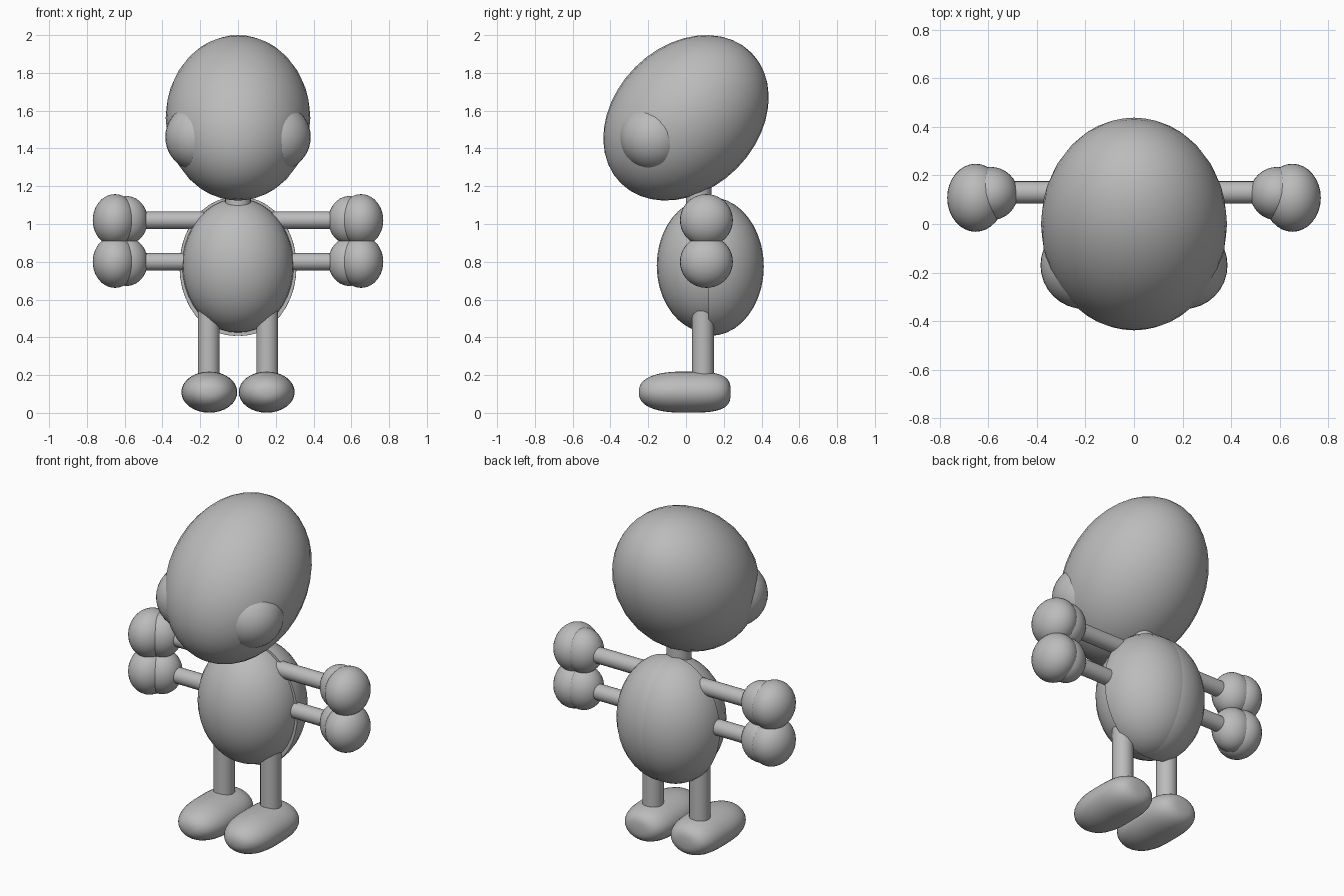
import bpy, bmesh, math
from mathutils import Vector, Matrix

cube = bpy.data.objects.get("Cube")
if cube:
    bpy.data.objects.remove(cube, do_unlink=True)

grey = bpy.data.materials.new("plain_grey")
grey.use_nodes = True
GREY = (0.5, 0.5, 0.5, 1)
grey.diffuse_color = GREY
grey.node_tree.nodes["Principled BSDF"].inputs["Base Color"].default_value = GREY


def finish(name, bm):
    """Turn a bmesh into a smooth grey object."""
    bmesh.ops.recalc_face_normals(bm, faces=bm.faces)
    mesh = bpy.data.meshes.new(name)
    bm.to_mesh(mesh)
    bm.free()
    mesh.materials.append(grey)
    obj = bpy.data.objects.new(name, mesh)
    bpy.context.collection.objects.link(obj)
    bpy.ops.object.select_all(action='DESELECT')
    obj.select_set(True)
    bpy.context.view_layer.objects.active = obj
    bpy.ops.object.shade_smooth_by_angle(angle=math.radians(40))
    return obj


def ball(bm, centre, radii, tilt=0):
    """Add an ellipsoid, tilted about the x axis."""
    place = (Matrix.Translation(centre) @ Matrix.Rotation(tilt, 4, 'X')
             @ Matrix.Diagonal((*radii, 1)))
    bmesh.ops.create_uvsphere(bm, u_segments=32, v_segments=20, radius=1, matrix=place)


def rod(name, start, end, radius):
    """Build a cylinder between two points."""
    a, b = Vector(start), Vector(end)
    turn = (b - a).to_track_quat('Z', 'Y').to_matrix().to_4x4()
    bm = bmesh.new()
    bmesh.ops.create_cone(bm, cap_ends=True, segments=24, radius1=radius, radius2=radius,
                          depth=(b - a).length, matrix=Matrix.Translation((a + b) / 2) @ turn)
    return finish(name, bm)


# Head: an egg leaning forward
bm = bmesh.new()
ball(bm, (0, 0, 1.562), (0.383, 0.38, 0.489), math.radians(-45))
finish("head", bm)

# Neck and front of the body
rod("neck", (0, 0.067, 1.05), (0, 0.067, 1.25), 0.068)
bm = bmesh.new()
ball(bm, (0, 0.12, 0.78), (0.295, 0.275, 0.355))
finish("body", bm)

for side, s in (("left", 1), ("right", -1)):
    # Cheek
    bm = bmesh.new()
    ball(bm, (s * 0.205, -0.17, 1.46), (0.18, 0.18, 0.18))
    finish(side + "_cheek", bm)

    # Wing case: half shell behind the body, meeting its twin at the middle
    bm = bmesh.new()
    ball(bm, (s * 0.02, 0.13, 0.775), (0.29, 0.282, 0.367))
    for point, normal in (((0, 0.12, 0), (0, -1, 0)), ((0, 0, 0), (-s, 0, 0))):
        cut = bmesh.ops.bisect_plane(bm, geom=bm.verts[:] + bm.edges[:] + bm.faces[:],
                                     plane_co=point, plane_no=normal, clear_outer=True)
        rim = [e for e in cut["geom_cut"] if isinstance(e, bmesh.types.BMEdge)]
        bmesh.ops.holes_fill(bm, edges=rim, sides=0)
    finish(side + "_wing_case", bm)

    # Two arms with rounded mitten hands
    for level, z in (("upper", 1.02), ("lower", 0.8)):
        rod(f"{side}_{level}_arm", (s * 0.15, 0.13, z), (s * 0.6, 0.13, z), 0.046)
        bm = bmesh.new()
        ball(bm, (s * 0.652, 0.108, z), (0.117, 0.14, 0.138))
        ball(bm, (s * 0.59, 0.125, z), (0.112, 0.11, 0.128))
        finish(f"{side}_{level}_hand", bm)

    # Leg
    rod(side + "_leg", (s * 0.155, 0.09, 0.12), (s * 0.155, 0.09, 0.58), 0.058)

    # Foot: long ellipsoid with a blunt heel and a softer toe
    bm = bmesh.new()
    bmesh.ops.create_uvsphere(bm, u_segments=32, v_segments=24, radius=1,
                              matrix=Matrix.Rotation(math.pi / 2, 4, 'X'))
    for v in bm.verts:
        power = 0.6 if v.co.y > 0 else 0.82
        h = math.hypot(v.co.x, v.co.z)
        swell = h ** (power - 1) if h > 0.001 else 1
        y = math.copysign(abs(v.co.y) ** power, v.co.y)
        v.co = (s * 0.152 + 0.148 * v.co.x * swell, 0.243 * y - 0.007,
                0.11 + 0.109 * v.co.z * swell)
    finish(side + "_foot", bm)
